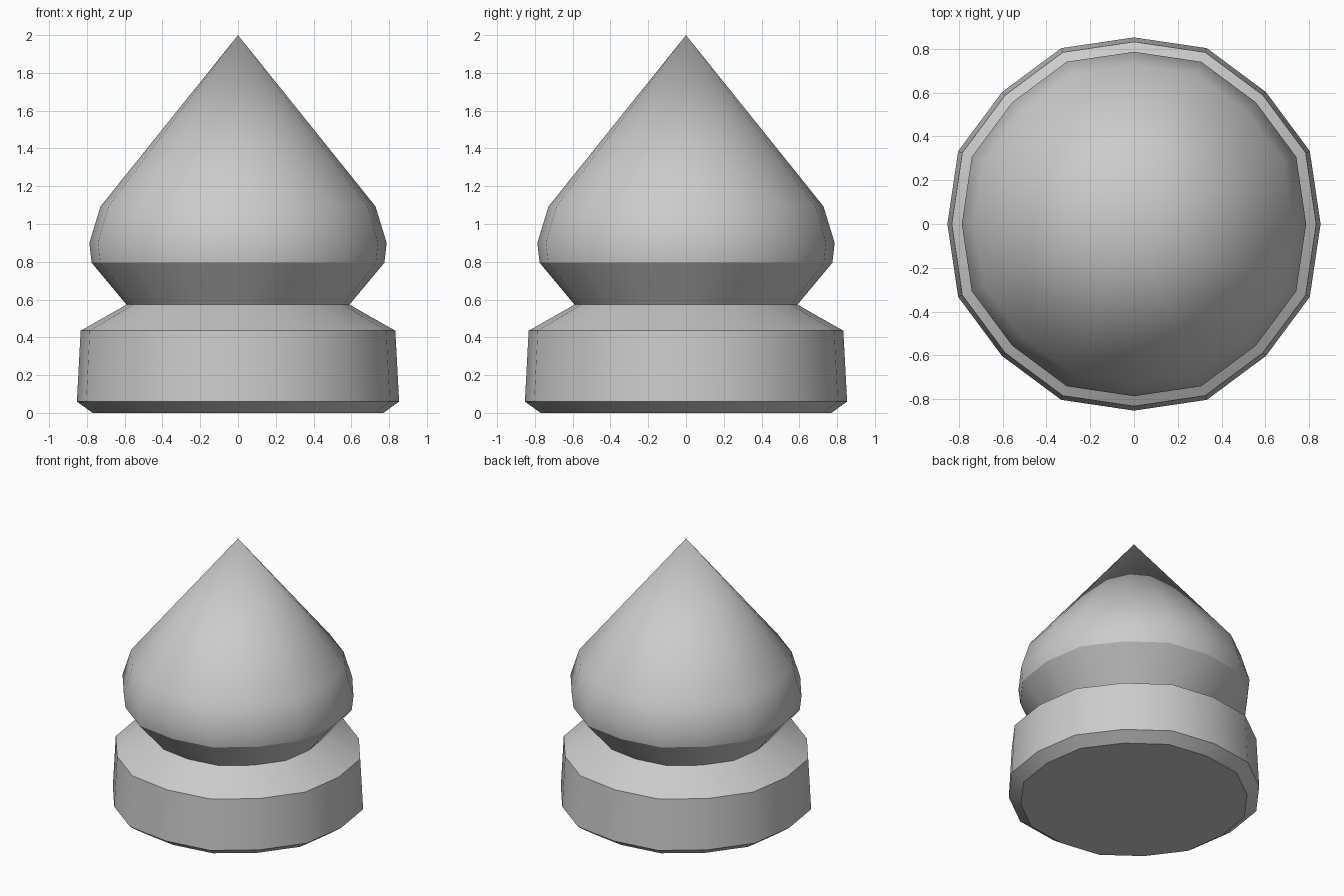
import bpy, bmesh, math

if "Cube" in bpy.data.objects:
    bpy.data.objects.remove(bpy.data.objects["Cube"])

SIDES = 16


def turned(name, profile):
    """Lathe a (radius, height) profile with 16 slightly uneven sides."""
    bm = bmesh.new()
    rings = []
    for r, z in profile:
        if r == 0:
            rings.append([bm.verts.new((0, 0, z))] * SIDES)
            continue
        ring = []
        for i in range(SIDES):
            a = 2 * math.pi * i / SIDES
            k = r * (1.02 if i % 2 else 1.0)
            ring.append(bm.verts.new((k * math.cos(a), k * math.sin(a), z)))
        rings.append(ring)
    for lo, hi in zip(rings, rings[1:]):
        for i in range(SIDES):
            j = (i + 1) % SIDES
            corners = dict.fromkeys((lo[i], lo[j], hi[j], hi[i]))
            bm.faces.new(list(corners))
    mesh = bpy.data.meshes.new(name)
    bm.to_mesh(mesh)
    bm.free()
    obj = bpy.data.objects.new(name, mesh)
    bpy.context.collection.objects.link(obj)
    bpy.ops.object.select_all(action='DESELECT')
    obj.select_set(True)
    bpy.context.view_layer.objects.active = obj
    bpy.ops.object.shade_smooth_by_angle(angle=math.radians(30))
    return obj


# Drum base with bevelled foot and sloping shoulder
turned("base", [(0, 0), (0.77, 0), (0.853, 0.06), (0.833, 0.435), (0.59, 0.573)])

# Bulging head rising to a pointed cone
turned("pointed_head", [(0.59, 0.573), (0.775, 0.795), (0.787, 0.9),
                        (0.728, 1.093), (0, 2.0)])
